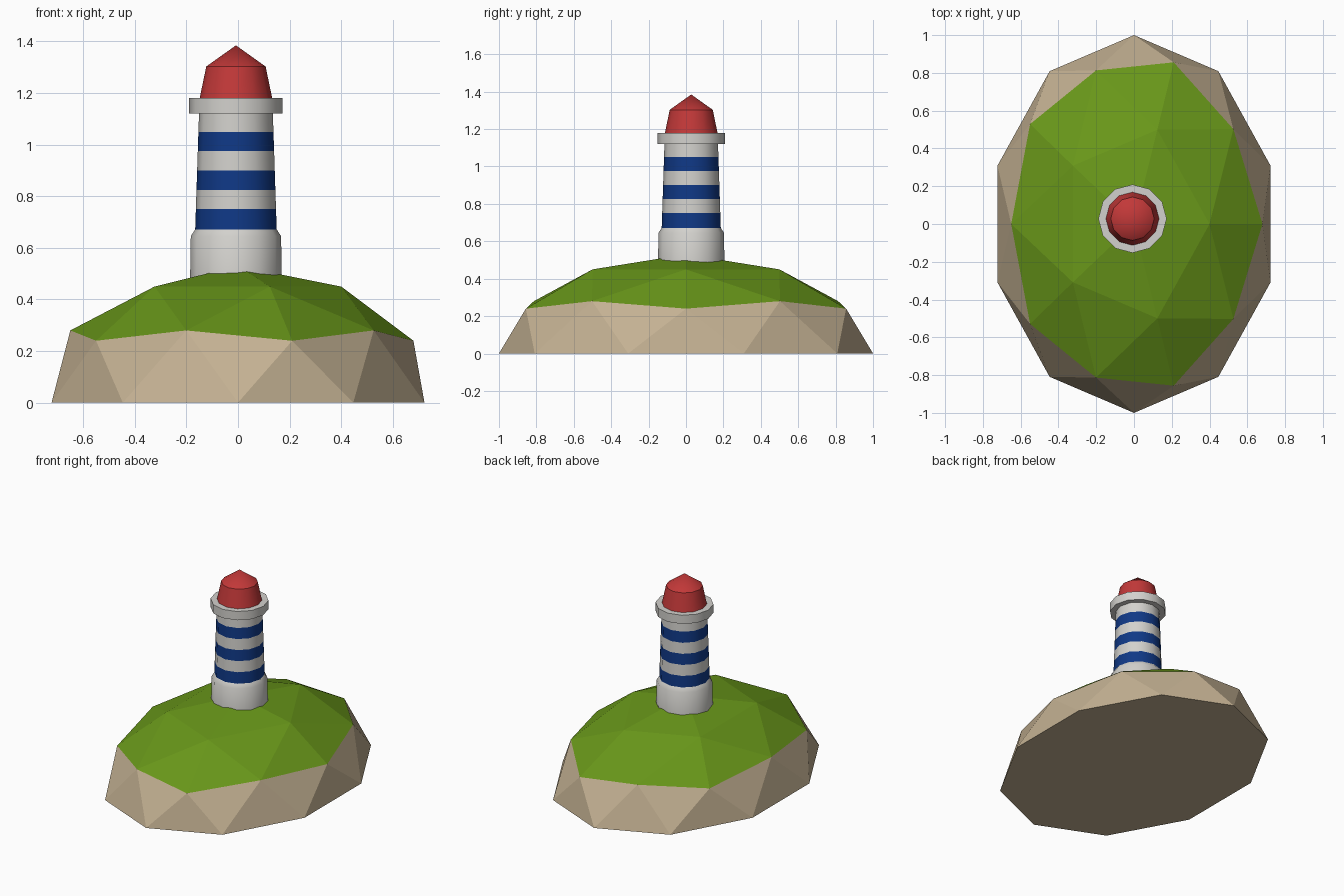
import bpy, bmesh, math

if "Cube" in bpy.data.objects:
    bpy.data.objects.remove(bpy.data.objects["Cube"])

CX, CY, SIDES = -0.008, 0.028, 12


def material(name, rgb):
    m = bpy.data.materials.new(name)
    m.diffuse_color = (*rgb, 1)
    m.use_nodes = True
    m.node_tree.nodes["Principled BSDF"].inputs["Base Color"].default_value = m.diffuse_color
    return m


SAND = material("sand", (0.55, 0.44, 0.29))
GRASS = material("grass", (0.14, 0.31, 0.01))
WHITE = material("white", (0.65, 0.64, 0.61))
BLUE = material("blue", (0.005, 0.04, 0.24))
RED = material("red", (0.54, 0.04, 0.04))


def finish(bm, name, mats, smooth=False):
    bmesh.ops.recalc_face_normals(bm, faces=bm.faces)
    me = bpy.data.meshes.new(name)
    bm.to_mesh(me)
    bm.free()
    for m in mats:
        me.materials.append(m)
    ob = bpy.data.objects.new(name, me)
    bpy.context.collection.objects.link(ob)
    if smooth:
        bpy.ops.object.select_all(action='DESELECT')
        ob.select_set(True)
        bpy.context.view_layer.objects.active = ob
        bpy.ops.object.shade_smooth_by_angle(angle=math.radians(31))
    return ob


def lathe(name, profile, mats, bands=None):
    """Spin (radius, z) points round the tower axis; bands gives a material per step."""
    bm = bmesh.new()
    rings = []
    for r, z in profile:
        if r == 0:
            rings.append([bm.verts.new((CX, CY, z))] * SIDES)
        else:
            rings.append([bm.verts.new((CX + r * math.cos(a), CY + r * math.sin(a), z))
                          for a in (math.tau * i / SIDES for i in range(SIDES))])
    for k, (lo, hi) in enumerate(zip(rings, rings[1:])):
        for i in range(SIDES):
            j = (i + 1) % SIDES
            f = bm.faces.new(list(dict.fromkeys((lo[i], lo[j], hi[j], hi[i]))))
            f.material_index = bands[k] if bands else 0
    for ring in (rings[0], rings[-1]):
        if ring[0] is not ring[1]:
            bm.faces.new(ring)
    return finish(bm, name, mats, True)


# Island: faceted rock with a grass cap
bm = bmesh.new()


def point(rx, ry, deg, z):
    a = math.radians(deg)
    return bm.verts.new((rx * math.cos(a), ry * math.sin(a), z))


base = [point(0.76, 1.0, 18 + 36 * k, 0) for k in range(10)]
rim = [point(0.65, 0.855, 36 * k, 0.28) if k % 2 else point(0.68, 0.9, 36 * k, 0.24)
       for k in range(10)]
crown = [point(0.4, 0.525, 72 * k, 0.45) for k in range(5)]
peak = bm.verts.new((0, 0, 0.53))
bm.faces.new(base)
for k in range(10):
    n = (k + 1) % 10
    bm.faces.new((rim[k], base[k], rim[n]))
    bm.faces.new((base[k], base[n], rim[n]))
for k in range(5):
    e, n = 2 * k, (k + 1) % 5
    for tri in ((crown[k], rim[e], rim[e + 1]), (crown[k], rim[e - 1], rim[e]),
                (crown[k], rim[e + 1], crown[n]), (crown[k], crown[n], peak)):
        bm.faces.new(tri).material_index = 1
finish(bm, "island", [SAND, GRASS])

# Tower foot with a bevelled shoulder
lathe("tower_foot", [(0.178, 0.46), (0.175, 0.645), (0.158, 0.672)], [WHITE])

# Tapered tower with blue stripes
levels = [0.67, 0.75, 0.825, 0.90, 0.975, 1.05, 1.125]
lathe("striped_tower", [(0.158 - 0.033 * (z - 0.67), z) for z in levels],
      [WHITE, BLUE], [1, 0, 1, 0, 1, 0])

# Gallery ring
lathe("gallery", [(0.181, 1.12), (0.181, 1.18)], [WHITE])

# Red lantern roof
lathe("lantern_roof", [(0.141, 1.178), (0.115, 1.303), (0, 1.385)], [RED])
